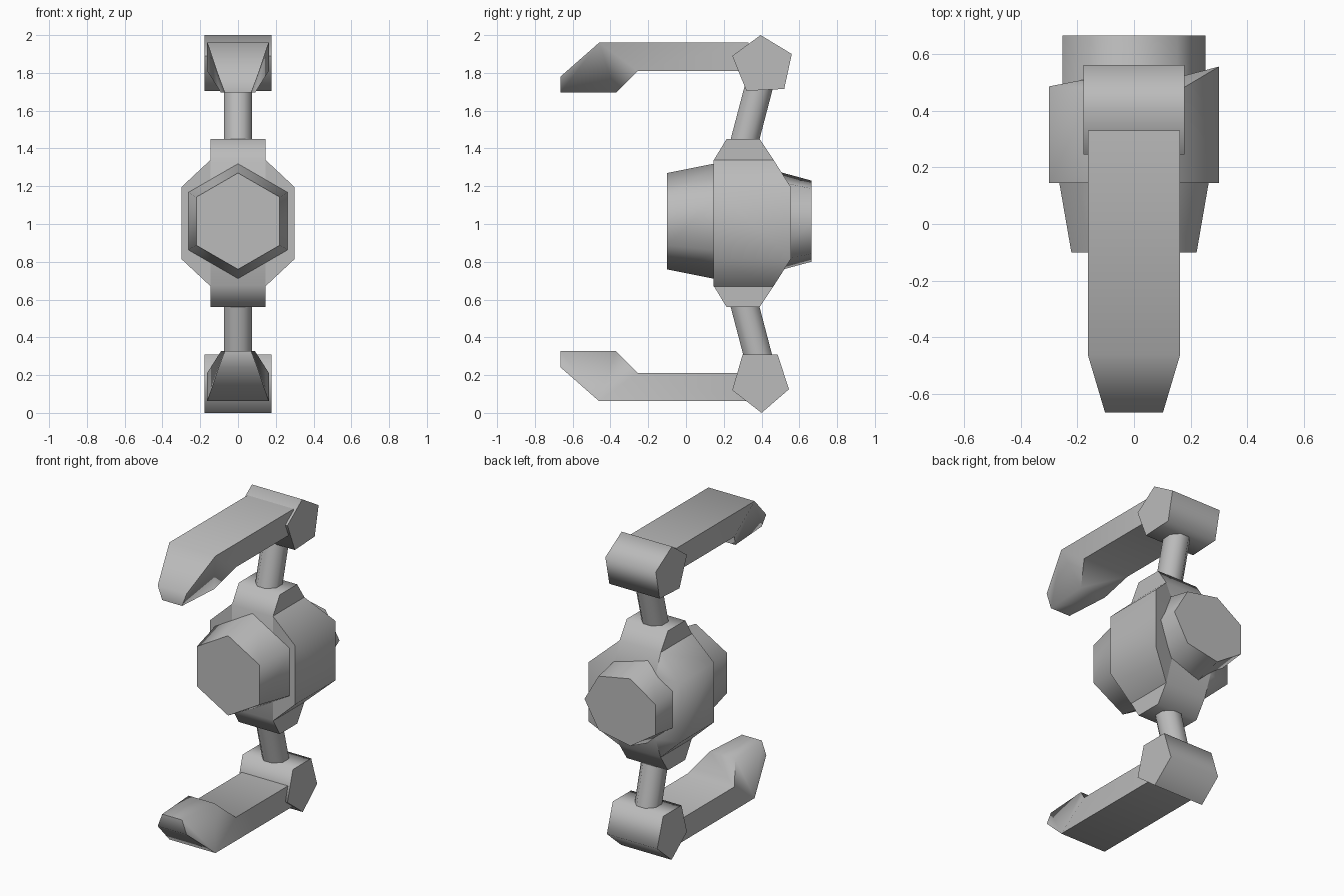
import bpy, bmesh, math
from mathutils import Matrix, Vector

cube = bpy.data.objects.get("Cube")
if cube:
    bpy.data.objects.remove(cube, do_unlink=True)

GREY = (0.5, 0.5, 0.5, 1)
mat = bpy.data.materials.new("plain_grey")
mat.use_nodes = True
mat.diffuse_color = GREY
mat.node_tree.nodes["Principled BSDF"].inputs["Base Color"].default_value = GREY
MID = 1.015   # height of the body axis


def finish(bm, name, smooth=75):
    bmesh.ops.recalc_face_normals(bm, faces=bm.faces)
    mesh = bpy.data.meshes.new(name)
    bm.to_mesh(mesh)
    bm.free()
    mesh.materials.append(mat)
    obj = bpy.data.objects.new(name, mesh)
    bpy.context.collection.objects.link(obj)
    bpy.ops.object.select_all(action="DESELECT")
    obj.select_set(True)
    bpy.context.view_layer.objects.active = obj
    bpy.ops.object.shade_smooth_by_angle(angle=math.radians(smooth))
    return obj


def prism(name, profile):
    """Closed side profile of (y, z, half width), spanned across x."""
    bm = bmesh.new()
    left, right = [[bm.verts.new((s * w, y, z)) for y, z, w in profile] for s in (1, -1)]
    caps = [bm.faces.new(left), bm.faces.new(right[::-1])]
    for i in range(len(profile)):
        bm.faces.new((left[i - 1], left[i], right[i], right[i - 1]))
    bmesh.ops.triangulate(bm, faces=caps)
    return finish(bm, name)


def hull(name, points):
    """Convex solid around points, each mirrored above and below the body axis."""
    bm = bmesh.new()
    for x, y, h in points:
        for s in (1, -1):
            bm.verts.new((x, y, MID - 0.01 + s * h))
    bmesh.ops.convex_hull(bm, input=bm.verts)
    bmesh.ops.dissolve_limit(bm, angle_limit=0.01, verts=bm.verts, edges=bm.edges)
    return finish(bm, name)


def tube(name, start, end, r1, r2, sides, spin=0.0):
    a, b = Vector(start), Vector(end)
    bm = bmesh.new()
    turn = (b - a).to_track_quat("Z", "Y").to_matrix().to_4x4()
    place = Matrix.Translation((a + b) / 2) @ turn @ Matrix.Rotation(spin, 4, "Z")
    bmesh.ops.create_cone(bm, cap_ends=True, segments=sides, radius1=r1, radius2=r2,
                          depth=(b - a).length, matrix=place)
    return finish(bm, name)


# Body: central core with a sloping wing on each side
CORE = 0.145
hull("body_core", [(s * CORE, y, h) for s in (1, -1) for y, h in
                   ((0.145, 0.33), (0.215, 0.445), (0.39, 0.445), (0.463, 0.335), (0.515, 0.2))])
for name, s, back in (("left_body_wing", 1, 0.555), ("right_body_wing", -1, 0.485)):
    hull(name, [(s * CORE, 0.145, 0.335), (s * CORE, 0.463, 0.335), (s * CORE, 0.515, 0.2),
                (s * 0.3, 0.145, 0.19), (s * 0.3, back, 0.19)])

# Front barrel with six sides, a corner pointing up
barrel = tube("front_barrel", (0, 0.2, MID), (0, -0.1, MID), 0.315, 0.255, 6)
top = max(barrel.data.vertices, key=lambda v: v.co.z).co
if abs(top.x) > 0.01:
    barrel.data.transform(Matrix.Translation((0, 0, MID)) @ Matrix.Rotation(math.pi / 6, 4, "Y")
                          @ Matrix.Translation((0, 0, -MID)))

# Back plug with seven sides, narrowing only in height
bm = bmesh.new()
rings = []
for y, height in ((0.45, 0.28), (0.665, 0.22)):
    angles = [math.tau * i / 7 for i in range(7)]
    rings.append([bm.verts.new((0.265 * math.cos(a) - 0.013, y, MID + height * math.sin(a)))
                  for a in angles])
    bm.faces.new(rings[-1])
for i in range(7):
    bm.faces.new((rings[0][i - 1], rings[0][i], rings[1][i], rings[1][i - 1]))
finish(bm, "back_plug")

# Leaning rods from the body to the joints
tube("upper_rod", (0, 0.3, 1.4), (0, 0.405, 1.8), 0.08, 0.08, 8, math.pi / 8)
tube("lower_rod", (0, 0.3, 0.61), (0, 0.405, 0.21), 0.08, 0.08, 8, math.pi / 8)

# Five-sided joints
for name, profile in (
        ("upper_joint", ((0.395, 2.0), (0.56, 1.9), (0.52, 1.715), (0.32, 1.705), (0.245, 1.89))),
        ("lower_joint", ((0.4, 0.0), (0.545, 0.125), (0.485, 0.31), (0.3, 0.31), (0.245, 0.12)))):
    prism(name, [(y, z, 0.178) for y, z in profile])

# Forward arms with bent, narrowing tips
ARM = ((0.33, 1.81, 0.163), (0.33, 1.96, 0.163), (-0.46, 1.96, 0.163), (-0.665, 1.78, 0.102),
       (-0.665, 1.695, 0.07), (-0.37, 1.695, 0.09), (-0.255, 1.81, 0.163))
prism("upper_arm", ARM)
prism("lower_arm", [(y, 2.022 - z, w) for y, z, w in ARM])
